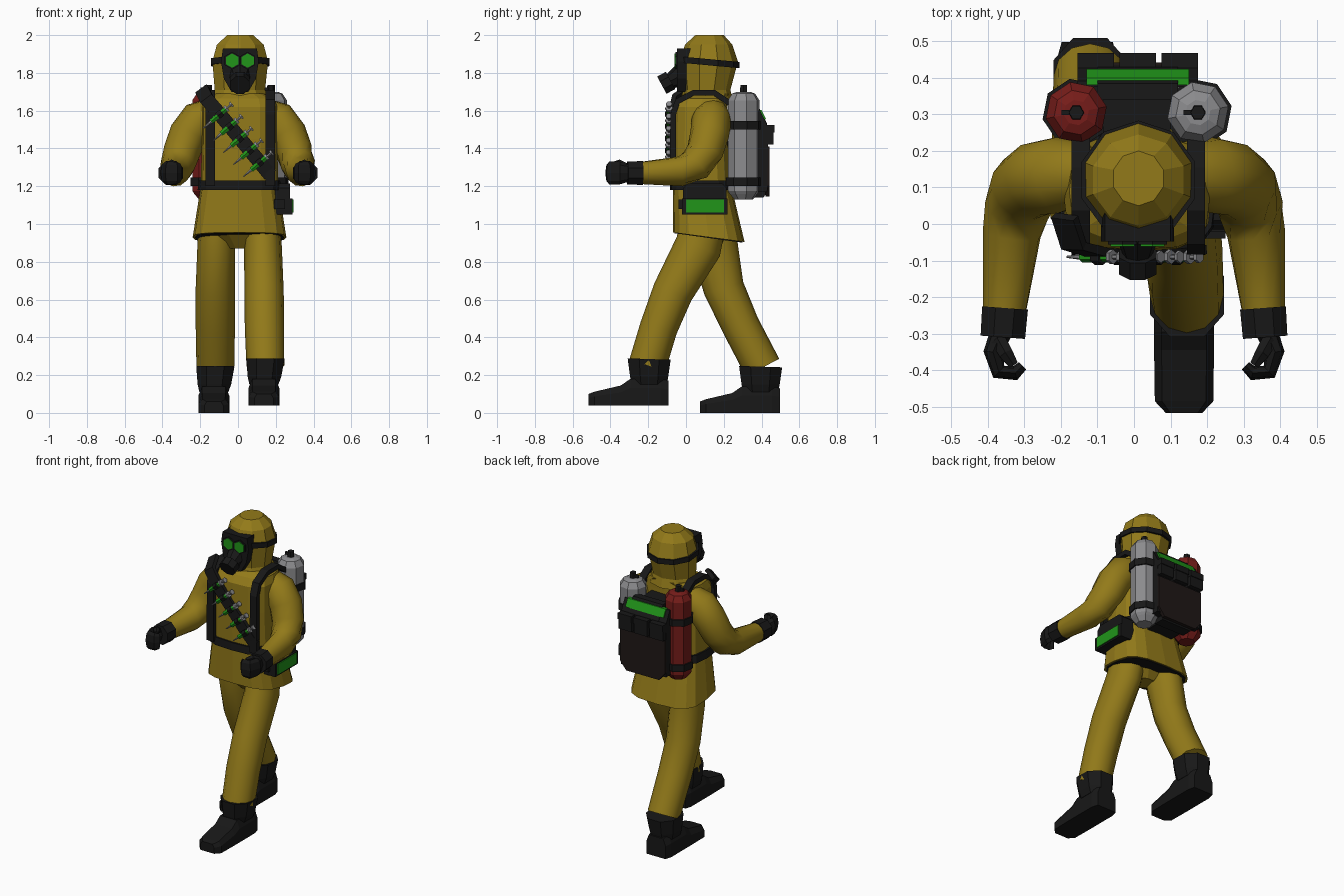
import bpy, bmesh
from math import cos, sin, pi
from mathutils import Vector as V


def mat(name, c):
    m = bpy.data.materials.new(name)
    m.diffuse_color = (*c, 1)
    return m


YEL = mat("suit_yellow", (.29, .195, .01))
BLK = mat("rubber_black", (.009, .009, .009))
BRN = mat("flap_brown", (.014, .009, .008))
GRN = mat("glow_green", (.015, .3, .01))
RED = mat("tank_red", (.18, .012, .01))
GRY = mat("tank_grey", (.26, .26, .27))


def skin(name, rings, m, smooth=0):
    """Bridge equal-length point rings and cap both ends."""
    bm = bmesh.new()
    rs = [[bm.verts.new(p) for p in r] for r in rings]
    n = len(rs[0])
    for a, b in zip(rs, rs[1:]):
        for i in range(n):
            bm.faces.new((a[i], a[(i + 1) % n], b[(i + 1) % n], b[i]))
    bm.faces.new(rs[0])
    bm.faces.new(rs[-1])
    bmesh.ops.recalc_face_normals(bm, faces=bm.faces)
    me = bpy.data.meshes.new(name)
    bm.to_mesh(me)
    bm.free()
    me.materials.append(m)
    ob = bpy.data.objects.new(name, me)
    bpy.context.collection.objects.link(ob)
    if smooth:
        bpy.ops.object.select_all(action='DESELECT')
        ob.select_set(True)
        bpy.context.view_layer.objects.active = ob
        bpy.ops.object.shade_smooth_by_angle(angle=smooth)
    return ob


def loft(name, secs, m, n=8, p=2, off=0, smooth=0):
    """Stack of (super)ellipses: z, cx, cy, rx, ry, tilt in y."""
    def f(v):
        return (1 if v > 0 else -1) * abs(v) ** (2 / p)
    rings = []
    for z, cx, cy, rx, ry, tilt in secs:
        ang = [2 * pi * (i + off) / n for i in range(n)]
        rings.append([(cx + rx * f(cos(a)), cy + ry * f(sin(a)),
                       z + tilt * f(sin(a))) for a in ang])
    return skin(name, rings, m, smooth)


def tube(name, path, radii, m, n=8, hint=(1, 1, 1), smooth=0, off=0):
    """Sweep an ellipse (a along hint, b across) along a path."""
    pts = [V(q) for q in path]
    rings = []
    for i, c in enumerate(pts):
        t = (pts[min(i + 1, len(pts) - 1)] - pts[max(i - 1, 0)]).normalized()
        u = V(hint)
        u = (u - t * u.dot(t)).normalized()
        v = t.cross(u)
        r = radii[i] if isinstance(radii, list) else radii
        a, b = r if isinstance(r, tuple) else (r, r)
        rings.append([c + u * a * cos(2 * pi * (k + off) / n) +
                      v * b * sin(2 * pi * (k + off) / n) for k in range(n)])
    return skin(name, rings, m, smooth)


def strap(name, path, w, t, m=BLK, hint=(1, 0, 0)):
    return tube(name, path, (w * .707, t * .707), m, 4, hint, 0, .5)


def prism(name, poly, lo, hi, m, axis='x'):
    def at(d):
        return [(d, a, b) if axis == 'x' else (a, d, b) for a, b in poly]
    return skin(name, [at(lo), at(hi)], m)


def box(name, x0, x1, y0, y1, z0, z1, m=BLK):
    return prism(name, [(y0, z0), (y1, z0), (y1, z1), (y0, z1)], x0, x1, m)


# jacket, pelvis and belt
loft("jacket", [(.93, .008, .12, .248, .19, -.025), (1.2, .008, .085, .205, .155, 0),
                (1.45, .008, .075, .2, .15, 0), (1.62, .008, .075, .2, .145, 0),
                (1.665, .008, .09, .185, .13, 0), (1.69, .01, .11, .13, .12, 0)], YEL, 16, 3.2)
loft("jacket_lining", [(.926, .008, .12, .235, .18, -.025), (.95, .008, .12, .235, .18, -.025)],
     BLK, 16, 3.2)
loft("pelvis", [(.87, .01, .11, .07, .06, 0), (.95, .01, .11, .2, .13, 0)], YEL, 10)
loft("belt", [(1.18, .008, .085, .222, .17, 0), (1.23, .008, .083, .215, .165, 0)], BLK, 16, 3.2)

# hood
loft("hood", [(1.65, .01, .11, .16, .14, 0), (1.71, .01, .11, .14, .125, 0),
              (1.86, .012, .12, .155, .155, 0), (1.95, .012, .12, .13, .125, 0),
              (2.0, .012, .125, .072, .075, 0)], YEL, 10, off=.5 * 5)
loft("mask_strap", [(1.84, .012, .12, .163, .163, -.015), (1.873, .012, .12, .163, .163, -.015)],
     BLK, 10, off=2.5)

# gas mask
half = [(.09, 1.93), (.1, 1.86), (.085, 1.77), (.045, 1.7)]
prism("mask_plate", [(.01 + x, z) for x, z in half] + [(.01 - x, z) for x, z in half[::-1]],
      -.048, .06, BLK, 'y')
for s in (-1, 1):
    lx = .01 + .041 * s
    tube("lens_rim", [(lx, -.03, 1.865), (lx, -.056, 1.865)], .046, BLK, 6, (0, 0, 1), off=.0)
    tube("lens", [(lx, -.04, 1.865), (lx, -.062, 1.865)], .038, GRN, 6, (0, 0, 1))
tube("mask_snout", [(.01, -.02, 1.79), (.01, -.085, 1.755)], [.065, .04], BLK, 8, (1, 0, 0))
tube("mask_filter", [(.01, -.082, 1.76), (.01, -.128, 1.735)], .056, BLK, 8, (1, 0, 0), off=.5)

# arms, cuffs and gloves
for s in (-1, 1):
    def mir(path):
        return [(s * x, y, z) for x, y, z in path]
    h = (s, 1, 1)
    tube("arm", mir([(.13, .14, 1.585), (.205, .135, 1.55), (.262, .125, 1.475), (.297, .1, 1.385),
                     (.318, .05, 1.315), (.335, -.03, 1.278), (.355, -.24, 1.27)]),
         [.085, .105, .103, .098, .092, .08, .06], YEL, 12, h, 1.0)
    tube("cuff", mir([(.353, -.23, 1.27), (.359, -.31, 1.27)]), [.068, .066], BLK, 8, (0, 0, 1), off=.5)
    tube("hand", mir([(.365, -.3, 1.27), (.386, -.35, 1.27), (.37, -.405, 1.27),
                      (.325, -.408, 1.27), (.305, -.388, 1.27)]),
         [(.045, .03), (.06, .026), (.062, .022), (.058, .02), (.05, .014)], BLK, 8, (0, 0, 1))
    tube("thumb", mir([(.37, -.32, 1.3), (.35, -.355, 1.32), (.33, -.385, 1.315)]),
         [.024, .022, .015], BLK, 6, (0, 0, 1))

# legs and boots
legs = [([(.12, .09, 1.0), (.132, .065, .88), (.138, -.07, .64), (.14, -.145, .45), (.145, -.205, .25)],
         .145, -.195, .04),
        ([(-.11, .14, 1.0), (-.115, .15, .88), (-.12, .2, .66), (-.12, .29, .46), (-.12, .405, .24)],
         -.12, .395, 0)]
for path, bx, by, bz in legs:
    tube("leg", path, [(.1, .12), (.1, .125), (.104, .108), (.104, .1), (.1, .1)],
         YEL, 12, (1, 0, 0), 1.0)
    loft("boot_shaft", [(bz + .11, bx - .008, by, .082, .1, 0), (bz + .15, bx - .005, by, .095, .108, 0),
                        (bz + .245, bx, by, .108, .122, -.004)], BLK, 8, 2.3, .5)
    rings = []
    for dy, w, t in [(.103, .07, .13), (.06, .082, .14), (-.1, .082, .14), (-.15, .082, .105),
                     (-.29, .08, .072), (-.322, .05, .06)]:
        rings.append([(bx - .008 + w * k, by + dy, bz + t * g) for k, g in
                      [(-1, 0), (1, 0), (1, .65), (.75, 1), (-.75, 1), (-1, .65)]])
    skin("boot_foot", rings, BLK)

# shoulder straps and bandolier
for s in (-1, 1):
    x = .012 + .158 * s
    strap("shoulder_strap", [(x, -.07, 1.2), (x, -.068, 1.58), (x, -.045, 1.65), (x, .04, 1.695),
                             (x, .15, 1.695), (x, .23, 1.64)], .05, .03)
strap("bandolier", [(-.19, .02, 1.71), (-.165, -.06, 1.66), (-.1, -.078, 1.585), (.1, -.08, 1.345),
                    (.17, -.07, 1.26)], .075, .025, BLK, (.77, 0, .64))

# syringes across the bandolier
d = V((.76, 0, .65))
for i in range(5):
    c = V((-.1 + .053 * i, -.09, 1.578 - .064 * i))
    for nm, a, b, r0, r1, m in [("needle", -.11, -.05, .003, .009, GRY), ("barrel", -.055, -.005, .015, .015, GRN),
                                ("loop", -.01, .02, .022, .022, BLK), ("body", .015, .05, .014, .014, GRN),
                                ("collar", .045, .057, .02, .02, GRY), ("rod", .055, .085, .007, .007, GRY),
                                ("plunger", .08, .09, .017, .017, GRY)]:
        tube("syringe_" + nm, [c + d * a, c + d * b], [r0, r1], m, 6, (0, 1, 0))

# belt pouch with green display
prism("belt_pouch", [(-.015, 1.05), (.215, 1.05), (.215, 1.19), (.19, 1.215), (.01, 1.215), (-.015, 1.19)],
      .19, .275, BLK)
box("pouch_flap", .19, .288, -.02, .22, 1.05, 1.135)
box("pouch_display", .28, .295, 0, .2, 1.06, 1.13, GRN)
box("pouch_clip", .19, .25, -.04, -.01, 1.08, 1.13)

# gas tanks with bands and valves
for nm, tx, m in (("red_tank", -.158, RED), ("grey_tank", .175, GRY)):
    loft(nm, [(z, tx, .305, r, r, 0) for z, r in
              [(1.13, .05), (1.16, .075), (1.175, .085), (1.655, .085), (1.69, .062), (1.7, .035)]],
         m, 8, off=.25)
    for z in (1.2, 1.5):
        loft("tank_band", [(z, tx, .305, .094, .094, 0), (z + .045, tx, .305, .094, .094, 0)],
             BLK, 8, off=.25)
    loft("tank_valve", [(1.69, tx, .305, .022, .022, 0), (1.735, tx, .305, .02, .02, 0)], BLK, 6)
    s = 1 if tx < 0 else -1
    box("valve_handle", tx - .04, tx, .298, .312, 1.705, 1.722)

# backpack
box("pack_core", -.085, .1, .2, .4, 1.15, 1.6)
prism("pack_shell", [(.34, 1.14), (.34, 1.62), (.385, 1.62), (.43, 1.53), (.43, 1.17), (.41, 1.14)],
      -.1, .12, BLK)
prism("pack_back", [(.375, 1.17), (.375, 1.6), (.392, 1.6), (.427, 1.53), (.435, 1.4), (.43, 1.17)],
      -.155, .175, BLK)
prism("pack_light", [(.38, 1.605), (.399, 1.604), (.424, 1.555), (.4, 1.55)], -.13, .15, GRN)
prism("pack_flap", [(-.155, 1.41), (-.155, 1.2), (-.11, 1.145), (.13, 1.145), (.175, 1.2), (.175, 1.41)],
      .42, .442, BRN, 'y')
for x in (-.105, .01, .125):
    box("pack_pouch", x - .048, x + .048, .42, .462, 1.42, 1.52)
    box("pouch_lid", x - .05, x + .05, .42, .468, 1.485, 1.525)
